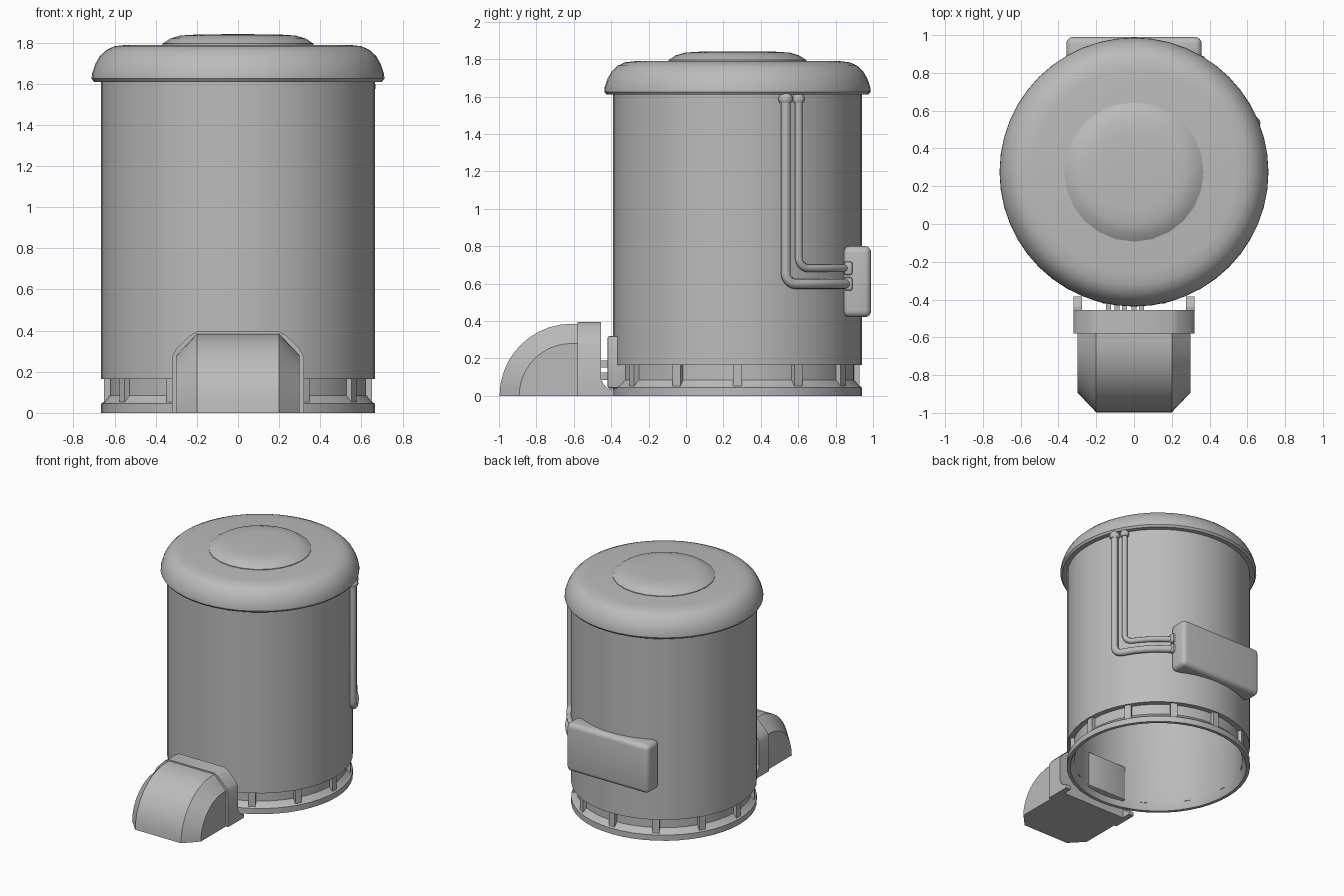
import bpy, bmesh, math
from math import sin, cos, pi, radians
from mathutils import Matrix

cube = bpy.data.objects.get("Cube")
if cube:
    bpy.data.objects.remove(cube, do_unlink=True)

CY = 0.275      # tank axis along y
WALL = 0.665    # tank radius

grey = bpy.data.materials.new("plain_grey")
grey.use_nodes = True
grey.diffuse_color = (0.5, 0.5, 0.5, 1)
grey.node_tree.nodes["Principled BSDF"].inputs["Base Color"].default_value = (0.5, 0.5, 0.5, 1)


def finish(name, bm, smooth=35):
    bmesh.ops.recalc_face_normals(bm, faces=bm.faces)
    me = bpy.data.meshes.new(name)
    bm.to_mesh(me)
    bm.free()
    ob = bpy.data.objects.new(name, me)
    bpy.context.collection.objects.link(ob)
    me.materials.append(grey)
    if smooth:
        bpy.ops.object.select_all(action='DESELECT')
        ob.select_set(True)
        bpy.context.view_layer.objects.active = ob
        bpy.ops.object.shade_smooth_by_angle(angle=radians(smooth))
    return ob


def lathe(name, profile, sides=48, closed=False, x=0, y=CY):
    """Turn a (radius, z) profile about a vertical axis."""
    bm = bmesh.new()
    vs = [bm.verts.new((x + r, y, z)) for r, z in profile]
    pairs = list(zip(vs, vs[1:])) + ([(vs[-1], vs[0])] if closed else [])
    edges = [bm.edges.new(p) for p in pairs]
    bmesh.ops.spin(bm, geom=vs + edges, cent=(x, y, 0), axis=(0, 0, 1),
                   angle=2 * pi, steps=sides, use_duplicate=False)
    bmesh.ops.remove_doubles(bm, verts=bm.verts, dist=0.0005)
    return finish(name, bm)


def box(name, lo, hi, bevel=0, segments=3, turn=0):
    """Box between two corners, optionally turned about the tank axis."""
    bm = bmesh.new()
    bmesh.ops.create_cube(bm, size=1)
    for v in bm.verts:
        v.co = [a + (c + 0.5) * (b - a) for c, a, b in zip(v.co, lo, hi)]
    if bevel:
        bmesh.ops.bevel(bm, geom=bm.edges[:], offset=bevel, segments=segments,
                        profile=0.5, affect='EDGES')
    if turn:
        bmesh.ops.rotate(bm, verts=bm.verts, cent=(0, CY, 0),
                         matrix=Matrix.Rotation(turn, 3, 'Z'))
    return finish(name, bm, 35 if bevel else 0)


def loft(name, rings, smooth=35):
    """Skin a row of matching outlines and cap both ends."""
    bm = bmesh.new()
    rows = [[bm.verts.new(p) for p in ring] for ring in rings]
    n = len(rows[0])
    for a, b in zip(rows, rows[1:]):
        for i in range(n):
            j = (i + 1) % n
            bm.faces.new((a[i], a[j], b[j], b[i]))
    bm.faces.new(rows[0])
    bm.faces.new(rows[-1])
    bmesh.ops.remove_doubles(bm, verts=bm.verts, dist=0.0005)
    return finish(name, bm, smooth)


# Hollow tank: outer wall, recessed neck, flared foot, inner wall
lathe("tank_body", [(WALL, 1.63), (WALL, 0.165), (0.625, 0.165), (0.625, 0.085),
                    (0.65, 0.055), (WALL, 0.045), (WALL, 0), (0.64, 0),
                    (0.61, 0.06), (0.61, 1.63)], closed=True)

# Lid with a rolled rim, and the low dome on it
lathe("lid", [(0, 1.62), (0.66, 1.61), (0.70, 1.61), (0.712, 1.625), (0.71, 1.65),
              (0.695, 1.695), (0.672, 1.735), (0.64, 1.765), (0.60, 1.783),
              (0.54, 1.79), (0, 1.79)])
lathe("lid_dome", [(0.368, 1.785), (0.368, 1.795), (0.33, 1.82), (0.28, 1.835),
                   (0.2, 1.84), (0, 1.842)], sides=24)

# Twelve posts between foot and wall
for i in range(12):
    box("base_post", (0.61, CY - 0.025, 0.05), (0.652, CY + 0.025, 0.17), turn=i * pi / 6)

# Elbow duct: chamfered section swept a quarter turn, then a short straight
PIVOT = -0.612


def duct_ring(a, y0):
    section = [(-0.3, 0), (-0.3, 0.28), (-0.2, 0.385), (0.2, 0.385), (0.3, 0.28), (0.3, 0)]
    return [(x, y0 - r * cos(a), r * sin(a)) for x, r in section]


rings = [duct_ring(i * pi / 20, PIVOT) for i in range(11)] + [duct_ring(pi / 2, -0.57)]
loft("duct_elbow", rings)

# Collar behind the elbow
collar = [(-0.32, 0), (-0.32, 0.275), (-0.3, 0.31), (-0.235, 0.375), (-0.2, 0.395)]
collar += [(-x, z) for x, z in reversed(collar)]
loft("duct_collar", [[(x, y, z) for x, z in collar] for y in (-0.58, -0.455)])

# Side feet joining collar to tank
foot = [(-0.46, 0), (-0.385, 0), (-0.385, 0.03), (-0.42, 0.04), (-0.44, 0.06), (-0.46, 0.1)]
for s in (-1, 1):
    loft("collar_foot", [[(s * 0.298 + d, y, z) for y, z in foot] for d in (-0.022, 0.022)], 0)

# Inlet plate through the tank wall, and the small rods feeding it
box("inlet_plate", (-0.175, -0.42, 0.04), (0.175, -0.30, 0.32), 0.012, 2)
for x in (-0.135, -0.09, -0.05, 0, 0.04):
    for z in (0.105, 0.17):
        box("inlet_rod", (x - 0.013, -0.47, z - 0.02), (x + 0.013, -0.41, z + 0.02))

# Control box on the back
box("back_box", (-0.358, 0.84, 0.42), (0.358, 0.99, 0.80), 0.035, 4)


# Pipes run down the wall, bend, and follow it round to the box
def pipe(name, y, z_low, radius):
    orbit = WALL + radius * 0.6
    start = math.asin((y - CY) / orbit)
    bend = 0.06
    path = [(0, 1.6)]
    for i in range(7):
        a = i * pi / 12
        path.append((bend * (1 - cos(a)), z_low + bend * (1 - sin(a))))
    stop = (radians(63) - start) * orbit
    path += [(bend + (stop - bend) * i / 8, z_low) for i in range(1, 9)]
    curve = bpy.data.curves.new(name, 'CURVE')
    curve.dimensions = '3D'
    curve.bevel_depth = radius
    curve.bevel_resolution = 3
    curve.use_fill_caps = True
    spline = curve.splines.new('POLY')
    spline.points.add(len(path) - 1)
    for p, (arc, z) in zip(spline.points, path):
        t = start + arc / orbit
        p.co = (orbit * cos(t), CY + orbit * sin(t), z, 1)
    spline.use_smooth = True
    curve.materials.append(grey)
    bpy.context.collection.objects.link(bpy.data.objects.new(name, curve))
    # Fitting under the lid
    r = radius + 0.012
    lathe(name + "_fitting", [(0, 1.565), (r * 0.8, 1.565), (r, 1.58), (r, 1.595),
                              (r * 0.6, 1.62), (0, 1.62)], 12,
          x=orbit * cos(start), y=y)


pipe("outer_pipe", 0.533, 0.598, 0.027)
pipe("inner_pipe", 0.602, 0.682, 0.021)

# Flanges where the pipes enter the box
for z in (0.598, 0.682):
    box("pipe_flange", (0.33, 0.845, z - 0.036), (0.375, 0.89, z + 0.036), 0.012, 2)
